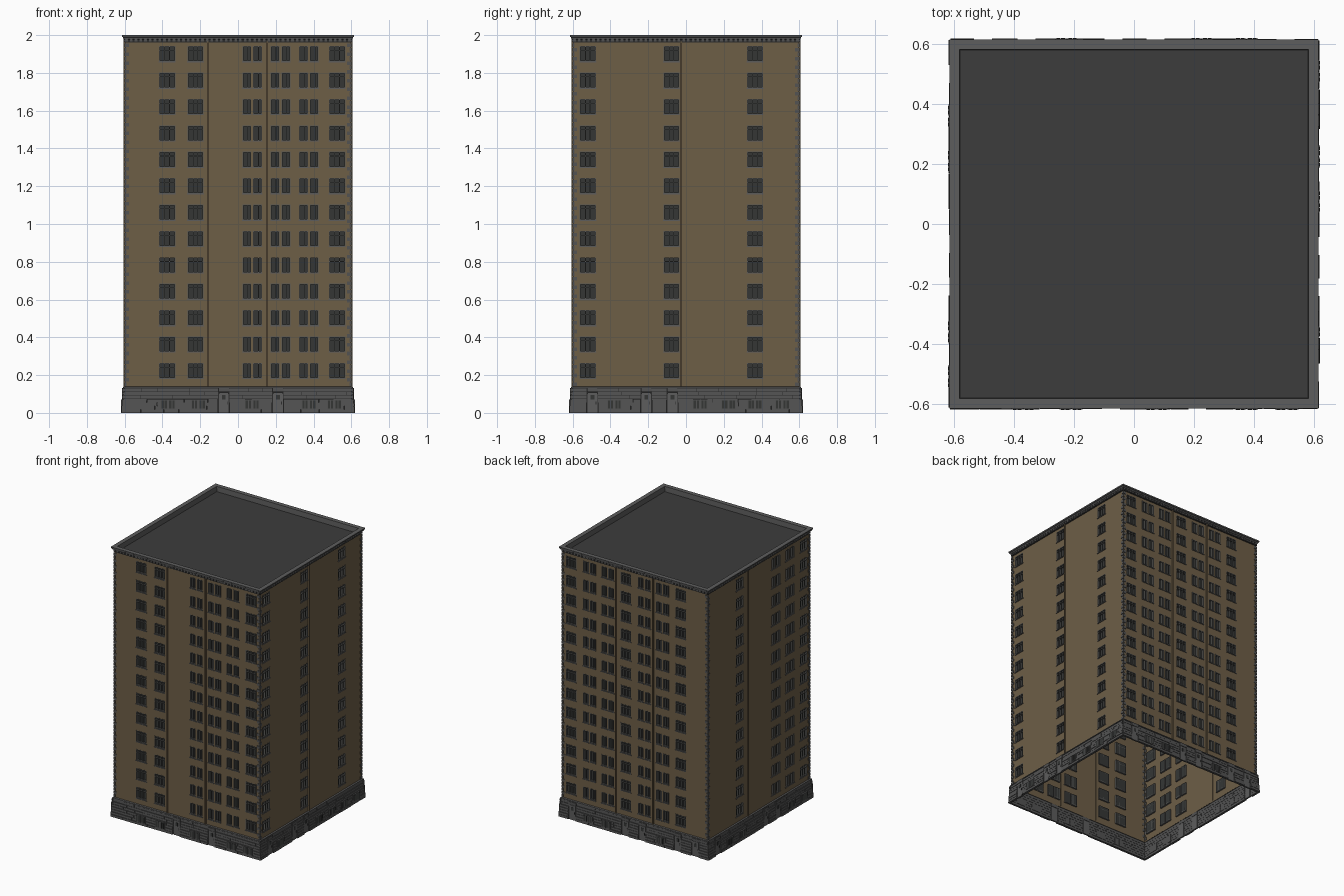
import bpy, bmesh, random
from math import pi
from mathutils import Matrix, Vector

random.seed(4)
cube = bpy.data.objects.get("Cube")
if cube:
    bpy.data.objects.remove(cube)


def material(name, rgb):
    m = bpy.data.materials.new(name)
    m.use_nodes = True
    m.diffuse_color = (*rgb, 1)
    m.node_tree.nodes["Principled BSDF"].inputs["Base Color"].default_value = (*rgb, 1)
    return m


BROWN = material("brown render", (0.155, 0.112, 0.062))
ROOF = material("roof felt", (0.045, 0.045, 0.045))
TRIM = material("trim grey", (0.11, 0.11, 0.11))
STONE = material("stone grey", (0.085, 0.085, 0.085))
DARK = material("dark joint", (0.025, 0.025, 0.025))
GLASS = material("dark glass", (0.035, 0.037, 0.036))
FRAME = material("frame grey", (0.1, 0.1, 0.095))

parts = {}


def part(name, mat):
    if name not in parts:
        parts[name] = (bmesh.new(), mat)
    return parts[name][0]


def place(side, u, d, z):
    """Point on a facade: u along it, d outward from the centre, z up."""
    return Matrix.Rotation(side * pi / 2, 3, "Z") @ Vector((u, -d, z))


def quad(name, mat, side, corners):
    bm = part(name, mat)
    bm.faces.new([bm.verts.new(place(side, *c)) for c in corners])


def box(name, mat, side, u, d, z, lean=0.0):
    """Box from (min, max) ranges; lean pulls the top edge inward."""
    bm = part(name, mat)
    v = [bm.verts.new(place(side, a, b - (lean if k else 0), c))
         for k, c in enumerate(z) for b in d for a in u]
    for f in ((0, 1, 5, 4), (1, 3, 7, 5), (3, 2, 6, 7), (2, 0, 4, 6), (4, 5, 7, 6), (0, 2, 3, 1)):
        bm.faces.new([v[i] for i in f])


def square_loft(name, mat, profile):
    """Sweep (half width, height) points around the square plan."""
    for side in range(4):
        for (r, z), (s, t) in zip(profile, profile[1:]):
            quad(name, mat, side, [(-r, r, z), (r, r, z), (s, s, t), (-s, s, t)])


WALL, DEPTH = 0.597, 0.012
FLOORS = [0.224 + 0.1397 * i for i in range(13)]
HALF_H = 0.041

# Window columns per facade: (position, is a pair)
COLUMNS = [
    [(-0.375, 0), (-0.225, 0), (0.075, 1), (0.225, 1), (0.375, 1), (0.525, 0)],
    [(-0.52, 0), (-0.077, 0), (0.365, 0)],
    [(-0.525, 0), (-0.375, 1), (-0.225, 1), (-0.075, 0), (0.075, 1), (0.225, 1), (0.375, 0)],
    [(-0.225, 0), (0.2, 1), (0.365, 1), (0.525, 0)],
]
SEAMS = [[-0.16, 0.155], [-0.025], [-0.155, 0.15], [-0.13]]
DOORS = [[-0.075, 0.212], [-0.495, -0.21, -0.072], [-0.505, -0.07, 0.07, 0.36, 0.505], [-0.5, 0.067, 0.21]]
CELLARS = [[-0.37, -0.21, 0.075, 0.375, 0.51], [-0.38, 0.075, 0.225, 0.365, 0.51],
           [-0.375, -0.225, 0.225], [-0.36, -0.21, 0.36, 0.51]]


def openings(columns):
    out = []
    for u, pair in columns:
        if pair:
            out += [(u - 0.052, u - 0.005), (u + 0.005, u + 0.052)]
        else:
            out.append((u - 0.043, u + 0.043))
    return out


def window(side, lo, hi, z0, z1):
    d = WALL - DEPTH
    # glass and reveals
    quad("window_glass", GLASS, side, [(lo, d, z0), (hi, d, z0), (hi, d, z1), (lo, d, z1)])
    rim = [(lo, z0), (hi, z0), (hi, z1), (lo, z1)]
    for (a, b), (c, e) in zip(rim, rim[1:] + rim[:1]):
        quad("window_reveals", FRAME, side, [(a, WALL, b), (c, WALL, e), (c, d, e), (a, d, b)])
    # frame, mullions, transom and sill
    t, out = 0.005, (d, WALL + 0.001)
    bars = [lo + t / 2, hi - t / 2]
    bars += [lo + (hi - lo) * 0.36, lo + (hi - lo) * 0.64] if hi - lo > 0.06 else [lo + (hi - lo) * 0.6]
    for i, u in enumerate(bars):
        w = t / 2 if i < 2 else t / 3
        box("window_frames", FRAME, side, (u - w, u + w), out, (z0, z1))
    for z in (z0, z1 - t):
        box("window_frames", FRAME, side, (lo, hi), out, (z, z + t))
    if hi - lo > 0.06:
        box("window_frames", FRAME, side, (lo, hi), out, (z1 - 0.024, z1 - 0.021))
    box("window_sills", TRIM, side, (lo - 0.002, hi + 0.002), (d, WALL + 0.005), (z0 - 0.004, z0))


for side in range(4):
    # Facade sheet with window openings left out
    holes = openings(COLUMNS[side])
    us = [-WALL] + [e for h in holes for e in h] + [WALL]
    zs = [0.13] + [e for f in FLOORS for e in (f - HALF_H, f + HALF_H)] + [1.97]
    for i, (a, b) in enumerate(zip(us, us[1:])):
        for j, (c, e) in enumerate(zip(zs, zs[1:])):
            if i % 2 and j % 2:
                window(side, a, b, c, e)
            else:
                quad("facade_walls", BROWN, side, [(a, WALL, c), (b, WALL, c), (b, WALL, e), (a, WALL, e)])

    # Vertical panel ribs
    for u in SEAMS[side]:
        box("panel_ribs", BROWN, side, (u - 0.004, u + 0.004), (WALL - 0.002, WALL + 0.009), (0.14, 1.965))

    # Alternating corner stones
    step = 0.0233
    for i in range(78):
        z = 0.142 + i * step
        w = 0.019 if (i + side) % 2 else 0.008
        for s in (-1, 1):
            u = sorted((s * (WALL + 0.004), s * (WALL - w)))
            box("corner_stones", STONE, side, u, (WALL - 0.002, WALL + 0.004), (z, z + step * 0.8))

    # Stone courses of the plinth, broken at the doors
    edges = [-0.614] + [e for u in DOORS[side] for e in (u - 0.029, u + 0.029)] + [0.614]
    course = 0.131 / 7
    for row in range(7):
        z = row * course
        for lo, hi in zip(edges[::2], edges[1::2]):
            u = lo
            while u < hi - 0.001:
                end = u + random.uniform(0.07, 0.2)
                end = hi if end > hi - 0.04 else end
                d = 0.62 - row * 0.0018 - random.uniform(0, 0.003)
                box("plinth_stones", STONE, side, (u, end - 0.002), (0.602, d), (z, z + course - 0.002), 0.001)
                u = end

    # Plinth doors with a small pane and handle
    for u in DOORS[side]:
        box("door_leaves", TRIM, side, (u - 0.026, u + 0.026), (0.6, 0.612), (0, 0.108))
        box("door_panes", GLASS, side, (u - 0.01, u + 0.01), (0.611, 0.614), (0.07, 0.095))
        box("door_handles", DARK, side, (u + 0.016, u + 0.02), (0.611, 0.615), (0.045, 0.06))
        box("door_lintels", STONE, side, (u - 0.029, u + 0.029), (0.6, 0.613), (0.11, 0.131))

    # Cellar windows
    for u in CELLARS[side]:
        for s in (-1, 1):
            c = u + s * 0.02
            box("cellar_frames", STONE, side, (c - 0.019, c + 0.019), (0.6, 0.6195), (0.018, 0.072))
            for p in (-1, 1):
                m = c + p * 0.008
                box("cellar_panes", GLASS, side, (m - 0.006, m + 0.006), (0.61, 0.6205), (0.024, 0.066))

    # Small blocks under the cornice
    for i in range(48):
        u = -0.59 + i * 1.18 / 47
        box("cornice_blocks", STONE, side, (u - 0.007, u + 0.007), (0.59, 0.606), (1.966, 1.979))

# Plinth backing, cap, cornice and parapet
square_loft("plinth_backing", DARK, [(0.607, 0), (0.603, 0.135)])
square_loft("plinth_cap", STONE, [(0.6, 0.131), (0.609, 0.131), (0.608, 0.138), (0.597, 0.141)])
square_loft("cornice_band", DARK, [(0.597, 1.96), (0.601, 1.962), (0.602, 1.979)])
square_loft("cornice", TRIM, [(0.602, 1.978), (0.607, 1.98), (0.609, 1.988), (0.614, 1.991),
                              (0.615, 2.0), (0.583, 2.0), (0.581, 1.96)])

# Flat roof
quad("flat_roof", ROOF, 0, [(-0.583, 0.583, 1.962), (0.583, 0.583, 1.962),
                            (0.583, -0.583, 1.962), (-0.583, -0.583, 1.962)])

for name, (bm, mat) in parts.items():
    bmesh.ops.remove_doubles(bm, verts=bm.verts, dist=0.00001)
    if name not in ("facade_walls", "window_glass", "window_reveals", "flat_roof"):
        bmesh.ops.recalc_face_normals(bm, faces=bm.faces)
    mesh = bpy.data.meshes.new(name)
    bm.to_mesh(mesh)
    bm.free()
    mesh.materials.append(mat)
    bpy.context.collection.objects.link(bpy.data.objects.new(name, mesh))
